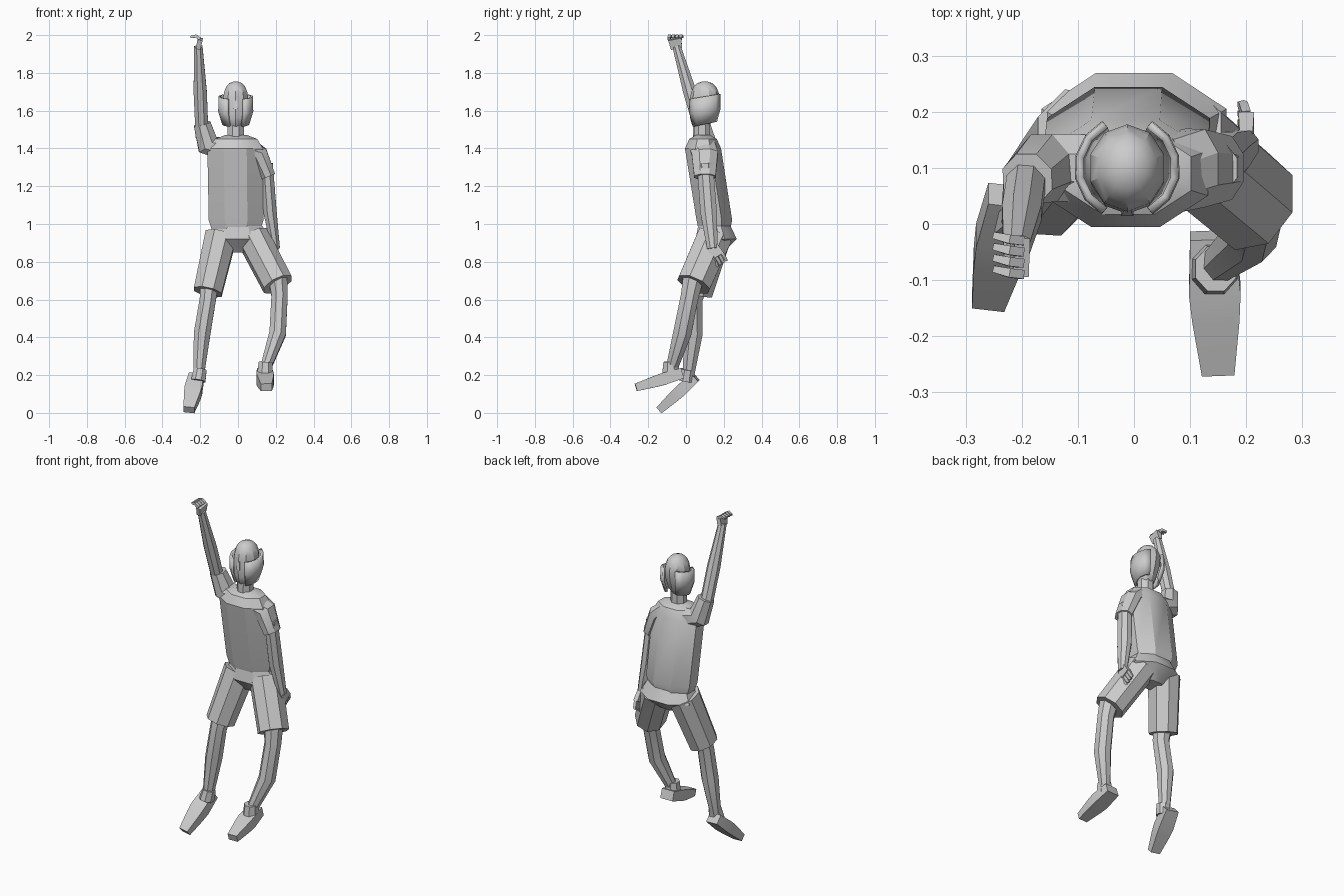
import bpy, bmesh, math
from mathutils import Vector

default_cube = bpy.data.objects.get("Cube")
if default_cube:
    bpy.data.objects.remove(default_cube, do_unlink=True)

SIDEWAYS = Vector((1, 0, 0))
FORWARD = Vector((0, 1, 0))
UPWARD = Vector((0, 0, 1))

grey = bpy.data.materials.new("plain grey")
grey.use_nodes = True
grey.diffuse_color = (.6, .6, .6, 1)
grey.node_tree.nodes["Principled BSDF"].inputs["Base Color"].default_value = grey.diffuse_color


def finish(name, bm):
    """Turn a bmesh into a grey object with sharp edges kept."""
    bmesh.ops.recalc_face_normals(bm, faces=bm.faces)
    mesh = bpy.data.meshes.new(name)
    bm.to_mesh(mesh)
    bm.free()
    mesh.materials.append(grey)
    part = bpy.data.objects.new(name, mesh)
    bpy.context.collection.objects.link(part)
    bpy.ops.object.select_all(action="DESELECT")
    part.select_set(True)
    bpy.context.view_layer.objects.active = part
    bpy.ops.object.shade_smooth_by_angle(angle=math.radians(30))
    return part


def bridge(bm, rows, closed):
    """Join neighbouring rows of vertices with quads."""
    for lower, upper in zip(rows, rows[1:]):
        count = len(lower)
        for k in range(count if closed else count - 1):
            n = (k + 1) % count
            bm.faces.new((lower[k], lower[n], upper[n], upper[k]))


def limb(name, path, radii, depth=1, sides=8, across=SIDEWAYS, level=False):
    """Loft a faceted tube along a path; depth is its thickness relative to its width."""
    bm = bmesh.new()
    path = [Vector(p) for p in path]
    last = len(path) - 1
    rings = []
    for i, (centre, radius) in enumerate(zip(path, radii)):
        along = (path[min(i + 1, last)] - path[max(i - 1, 0)]).normalized()
        if level:
            along = UPWARD
        u = (across - along * across.dot(along)).normalized()
        v = along.cross(u) * depth
        corner = radius / math.cos(math.pi / sides)
        angles = [(k + .5) * math.tau / sides for k in range(sides)]
        rings.append([bm.verts.new(centre + corner * (u * math.cos(a) + v * math.sin(a)))
                      for a in angles])
    bridge(bm, rings, closed=True)
    bm.faces.new(rings[0])
    bm.faces.new(rings[-1])
    return finish(name, bm)


def shoe(name, heel, toe):
    """Boxy shoe, highest under the ankle and thin at the toe."""
    heel, toe = Vector(heel), Vector(toe)
    path = [heel.lerp(toe, t) for t in (0, .4, .6, 1)]
    limb(name, path, (.04, .046, .042, .029), depth=.7, sides=4)


def hand(label, wrist, along, curl, spread):
    """Palm, four bent fingers side by side, and a thumb."""
    wrist, along, curl, spread = map(Vector, (wrist, along, curl, spread))
    knuckles = wrist + along
    limb(label + "_palm", (wrist, knuckles), (.03, .035), depth=.4, sides=4, across=spread)
    for i in range(4):
        root = knuckles + spread * (i - 1.5)
        bend = root + curl * .5 + along * .2
        limb(f"{label}_finger_{i + 1}", (root, bend, root + curl), (.008, .008, .006),
             sides=4, across=spread)
    thumb = wrist - spread + along * .3
    limb(label + "_thumb", (thumb, thumb + along * .6 - spread * .4), (.009, .007),
         sides=4, across=spread)


# Shirt body, leaning slightly forward
limb("shirt", [(-.01, .15, .96), (-.01, .15, 1.02), (-.015, .09, 1.4),
               (-.01, .09, 1.45), (-.01, .09, 1.47)],
     (.125, .145, .147, .112, .06), depth=.65, level=True)

# Shorts
limb("shorts_hips", [(0, .15, .99), (0, .16, .92), (0, .15, .85)],
     (.13, .165, .07), depth=.66, level=True)
limb("shorts_right_leg", [(-.09, .15, .94), (-.16, .06, .64)], (.083, .075), depth=1.1)
limb("shorts_left_leg", [(.08, .15, .93), (.21, .04, .68)], (.083, .08), depth=1.1)

# Lower legs: thigh end, knee, calf, ankle
leg_radii = (.05, .043, .044, .027)
limb("right_lower_leg", [(-.15, .07, .7), (-.16, .04, .6), (-.19, .04, .42), (-.21, .01, .18)],
     leg_radii, depth=1.1)
limb("left_lower_leg", [(.21, .04, .72), (.22, .02, .62), (.21, -.02, .42), (.14, -.08, .22)],
     leg_radii, depth=1.1)

# Sock cuffs and shoes
limb("right_cuff", [(-.2, .01, .23), (-.21, 0, .17)], (.034, .038), depth=1.1)
limb("left_cuff", [(.146, -.08, .27), (.143, -.08, .2)], (.036, .042), depth=1.1)
shoe("right_shoe", (-.22, .05, .19), (-.26, -.14, .016))
shoe("left_shoe", (.14, -.02, .21), (.15, -.265, .135))

# Sleeves, one raised and one hanging
limb("right_sleeve", [(-.08, .1, 1.4), (-.16, .1, 1.42), (-.19, .08, 1.53)],
     (.06, .06, .045), across=FORWARD)
limb("left_sleeve", [(.06, .09, 1.4), (.11, .1, 1.37), (.16, .1, 1.25)],
     (.048, .048, .039), depth=1.45)

# Arms: shoulder, elbow, wrist
arm_radii = (.034, .035, .022)
limb("right_arm", [(-.19, .09, 1.46), (-.2, .02, 1.7), (-.21, -.05, 1.94)], arm_radii)
limb("left_arm", [(.15, .1, 1.32), (.17, .12, 1.06), (.2, .14, .87)], arm_radii, depth=1.25)

# Hands
hand("right", wrist=(-.21, -.05, 1.93), along=(.01, -.01, .05),
     curl=(-.05, .01, .01), spread=(0, -.02, 0))
hand("left", wrist=(.2, .14, .88), along=(0, .03, -.05),
     curl=(-.01, .02, -.04), spread=(0, .016, .01))

# Neck and egg-shaped head with a narrower jaw
HEAD = Vector((-.012, .1, 1.66))
limb("neck", [HEAD - FORWARD * .015 - UPWARD * drop for drop in (.23, .1)], (.044, .042))
head_path, head_radii = [], []
for k in range(9):
    a = math.pi * (k + .3) / 9
    rise = math.cos(a) * (.095 if k < 4 else .16)
    head_path.append(HEAD + UPWARD * rise + FORWARD * min(rise, 0) * .15)
    head_radii.append(.066 * math.sin(a) ** .8)
limb("head", head_path, head_radii, depth=1.12, sides=10, level=True)
nose_top = HEAD - FORWARD * .07
limb("nose", [nose_top, nose_top - UPWARD * .05 - FORWARD * .005], (.007, .011),
     sides=4, level=True)

# Curved side panels standing off the head
for side, label in ((-1, "right"), (1, "left")):
    bm = bmesh.new()
    rows = []
    for rise, radius in ((.015, .086), (-.06, .088), (-.13, .066)):
        row = []
        for k in range(6):
            a = math.radians(25 * k - 62)
            offset = SIDEWAYS * side * math.cos(a) + FORWARD * math.sin(a)
            tilt = UPWARD * (rise + .015 * math.sin(a))
            row.append(bm.verts.new(HEAD + offset * radius + tilt))
        rows.append(row)
    bridge(bm, rows, closed=False)
    panel = finish(label + "_head_panel", bm)
    shell = panel.modifiers.new("thickness", "SOLIDIFY")
    shell.thickness = .014
    shell.offset = 0
